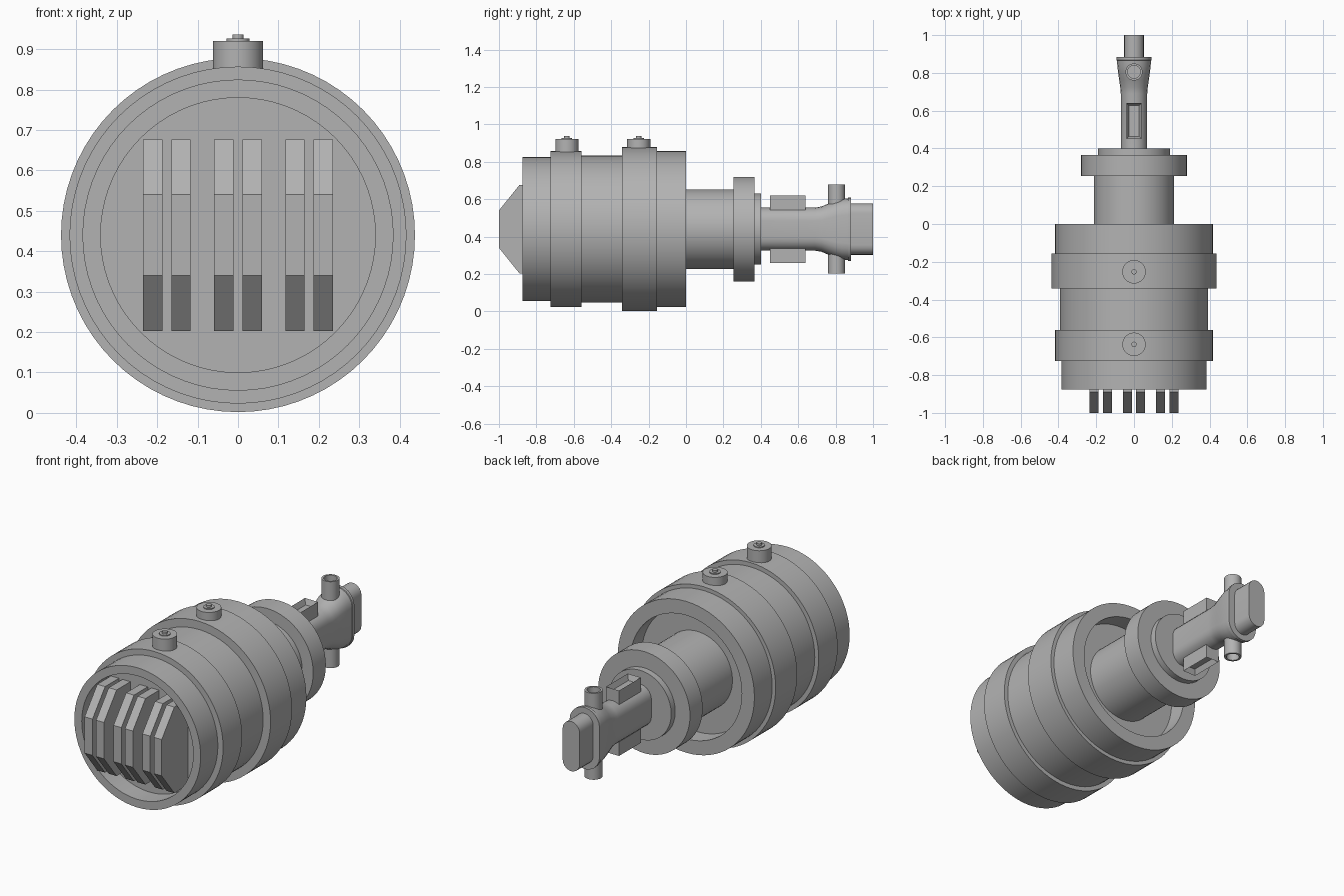
import bpy, bmesh, math
from mathutils import Matrix, Vector

cube = bpy.data.objects.get("Cube")
if cube:
    bpy.data.objects.remove(cube, do_unlink=True)

AXIS_Z = 0.44
grey = bpy.data.materials.new("plain grey")
grey.use_nodes = True
colour = (0.45, 0.45, 0.45, 1)
grey.diffuse_color = colour
grey.node_tree.nodes["Principled BSDF"].inputs["Base Color"].default_value = colour


def finish(name, bm, smooth=True):
    bmesh.ops.recalc_face_normals(bm, faces=bm.faces)
    mesh = bpy.data.meshes.new(name)
    bm.to_mesh(mesh)
    bm.free()
    mesh.materials.append(grey)
    obj = bpy.data.objects.new(name, mesh)
    bpy.context.collection.objects.link(obj)
    if smooth:
        bpy.ops.object.select_all(action='DESELECT')
        obj.select_set(True)
        bpy.context.view_layer.objects.active = obj
        bpy.ops.object.shade_smooth_by_angle(angle=math.radians(35))
    return obj


def lathe(name, profile, place, sides=64):
    """Spin (radius, height) points about local z; radius 0 closes an end."""
    bm = bmesh.new()
    verts = [bm.verts.new((r, 0, h)) for r, h in profile]
    edges = [bm.edges.new(pair) for pair in zip(verts, verts[1:])]
    bmesh.ops.spin(bm, geom=verts + edges, axis=(0, 0, 1), cent=(0, 0, 0),
                   angle=math.tau, steps=sides)
    bmesh.ops.remove_doubles(bm, verts=bm.verts, dist=1e-5)
    bm.transform(place)
    return finish(name, bm)


def stadium(w, h, y, steps=10):
    """Upright round-ended outline at depth y."""
    points = []
    for side in (1, -1):
        for i in range(steps + 1):
            a = math.pi * i / steps
            points.append(Vector((side * w * math.cos(a), y,
                                  AXIS_Z + side * (h - w + w * math.sin(a)))))
    return points


def loft(name, sections):
    bm = bmesh.new()
    loops = [[bm.verts.new(p) for p in stadium(*s)] for s in sections]
    for a, b in zip(loops, loops[1:]):
        for i in range(len(a)):
            j = (i + 1) % len(a)
            bm.faces.new((a[i], a[j], b[j], b[i]))
    bm.faces.new(loops[0])
    bm.faces.new(loops[-1])
    return finish(name, bm)


# Frame whose local z runs along the model's length
along = Matrix.Translation((0, 0, AXIS_Z)) @ Matrix.Rotation(-math.pi / 2, 4, 'X')

# Banded barrel with a recess in each end
lathe("barrel", [(0, -0.77), (0.34, -0.77), (0.34, -0.875), (0.385, -0.875),
                 (0.385, -0.725), (0.417, -0.725), (0.417, -0.56),
                 (0.393, -0.56), (0.393, -0.342), (0.438, -0.342),
                 (0.438, -0.155), (0.417, -0.155), (0.417, 0),
                 (0.34, 0), (0.34, -0.1), (0, -0.1)], along, 72)

# Neck with its flange and raised ring
lathe("neck_and_flange", [(0, -0.1), (0.213, -0.1), (0.213, 0.255), (0.28, 0.255),
                          (0.28, 0.365), (0.19, 0.365), (0.19, 0.4), (0, 0.4)], along)

# Six chamfered front fins, in pairs
for pair in (-1, 0, 1):
    for side in (-1, 1):
        bm = bmesh.new()
        x = pair * 0.176 + side * 0.035
        outline = [(-0.76, 0.237), (-0.89, 0.237), (-1, 0.1),
                   (-1, -0.1), (-0.89, -0.237), (-0.76, -0.237)]
        face = bm.faces.new([bm.verts.new((x - 0.024, y, AXIS_Z + z))
                             for y, z in outline])
        new = bmesh.ops.extrude_face_region(bm, geom=[face])["geom"]
        bmesh.ops.translate(bm, vec=(0.048, 0, 0),
                            verts=[v for v in new if isinstance(v, bmesh.types.BMVert)])
        finish("front_fin", bm, smooth=False)

# Flared tail housing and the round-ended tail plug
loft("tail_housing", [(0.07, 0.115, 0.39), (0.07, 0.115, 0.69), (0.073, 0.121, 0.725),
                      (0.079, 0.138, 0.765), (0.084, 0.153, 0.8), (0.088, 0.162, 0.835),
                      (0.09, 0.165, 0.865), (0.092, 0.17, 0.867), (0.092, 0.17, 0.883)])
loft("tail_plug", [(0.052, 0.137, 0.87), (0.052, 0.137, 1)])

# Hollow ports and slotted blocks, above and below the tail
for side, word in ((1, "upper"), (-1, "lower")):
    flip = Matrix.Rotation(0 if side == 1 else math.pi, 4, 'Y')
    lathe(word + "_port", [(0.045, 0), (0.045, 0.238), (0.034, 0.238),
                           (0.034, 0.2), (0, 0.2)],
          Matrix.Translation((0, 0.805, AXIS_Z)) @ flip, 32)
    bm = bmesh.new()
    bmesh.ops.create_cube(bm, size=1, matrix=Matrix.Translation((0, 0.545, AXIS_Z + side * 0.14))
                          @ Matrix.Diagonal((0.08, 0.19, 0.08, 1)))
    bm.normal_update()
    outer = max(bm.faces, key=lambda f: side * f.calc_center_median().z)
    bmesh.ops.inset_individual(bm, faces=[outer], thickness=0.018)
    bmesh.ops.translate(bm, verts=outer.verts, vec=(0, 0, -side * 0.03))
    finish(word + "_slotted_block", bm, smooth=False)

# Stepped caps on top of the two bands
for y in (-0.637, -0.253):
    lathe("top_cap", [(0, 0.82), (0.062, 0.82), (0.062, 0.921), (0.028, 0.921),
                      (0.028, 0.926), (0.014, 0.926), (0.014, 0.937), (0, 0.937)],
          Matrix.Translation((0, y, 0)), 32)
